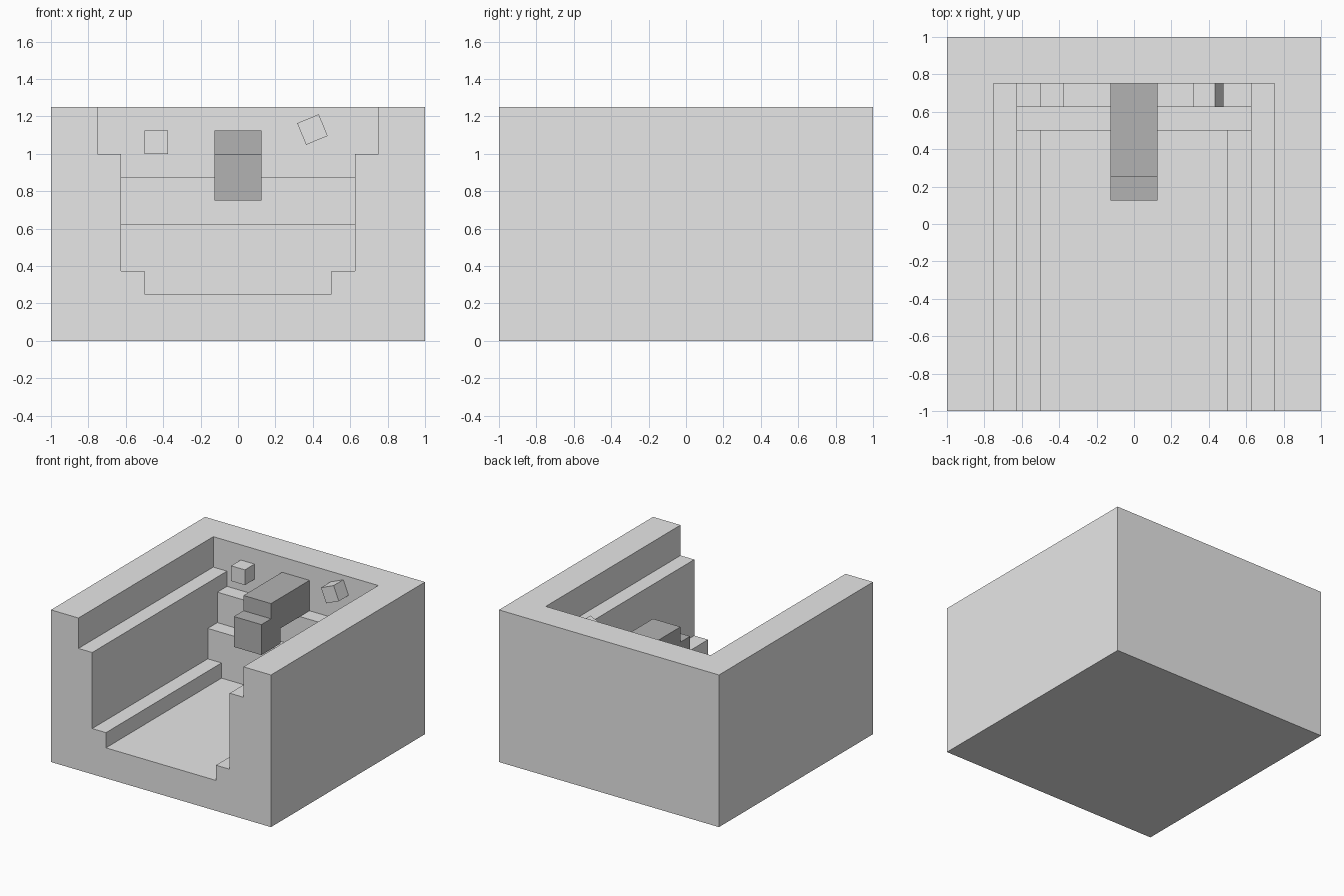
import bpy, bmesh, math

if "Cube" in bpy.data.objects:
    bpy.data.objects.remove(bpy.data.objects["Cube"])


def material(name, value):
    m = bpy.data.materials.new(name)
    m.diffuse_color = (value, value, value, 1)
    m.use_nodes = True
    m.node_tree.nodes["Principled BSDF"].inputs["Base Color"].default_value = m.diffuse_color
    return m


LIGHT = material("light grey", 0.8)
DARK = material("mid grey", 0.45)


def add_object(name, bm, mat):
    bmesh.ops.recalc_face_normals(bm, faces=bm.faces)
    me = bpy.data.meshes.new(name)
    bm.to_mesh(me)
    bm.free()
    me.materials.append(mat)
    ob = bpy.data.objects.new(name, me)
    bpy.context.collection.objects.link(ob)
    return ob


def box(name, lo, hi, mat):
    bm = bmesh.new()
    bmesh.ops.create_cube(bm, size=1)
    for v in bm.verts:
        v.co = [(a + b) / 2 + c * (b - a) for a, b, c in zip(lo, hi, v.co)]
    return add_object(name, bm, mat)


# Outer block, hollowed by nested terraces that are open at the front
shell = box("terraced_shell", (-1, -1, 0), (1, 1, 1.25), LIGHT)
terraces = [  # half width, back edge, floor height
    (0.5, 0.5, 0.25),
    (0.625, 0.5, 0.375),
    (0.625, 0.625, 0.625),
    (0.625, 0.75, 0.875),
    (0.75, 0.75, 1.0),
]
for i, (w, back, floor) in enumerate(terraces):
    cutter = box(f"terrace_cutter_{i}", (-w, -1.2, floor), (w, back, 1.5), LIGHT)
    cutter.hide_render = True
    mod = shell.modifiers.new("terrace", 'BOOLEAN')
    mod.operation = 'DIFFERENCE'
    mod.solver = 'EXACT'
    mod.object = cutter
    bpy.context.view_layer.objects.active = shell
    bpy.ops.object.modifier_apply(modifier=mod.name)
    bpy.data.objects.remove(cutter)

# Stepped spout reaching forward from the back wall: side profile (y, z) extruded in x
profile = [(0.125, 0.75), (0.375, 0.75), (0.375, 0.875), (0.75, 0.875),
           (0.75, 1.125), (0.25, 1.125), (0.25, 1.0), (0.125, 1.0)]
bm = bmesh.new()
face = bm.faces.new([bm.verts.new((-0.125, y, z)) for y, z in profile])
ext = bmesh.ops.extrude_face_region(bm, geom=[face])
bmesh.ops.translate(bm, vec=(0.25, 0, 0),
                    verts=[g for g in ext["geom"] if isinstance(g, bmesh.types.BMVert)])
add_object("stepped_spout", bm, DARK)

# Small wall knobs, one straight and one tilted
h = 0.0625
for name, x, z, tilt in (("left_knob", -0.4375, 1.0625, 0),
                         ("right_knob", 0.398, 1.13, -22.5)):
    knob = box(name, (-h, -h, -h), (h, h, h), LIGHT)
    knob.location = (x, 0.6875, z)
    knob.rotation_euler.y = math.radians(tilt)
